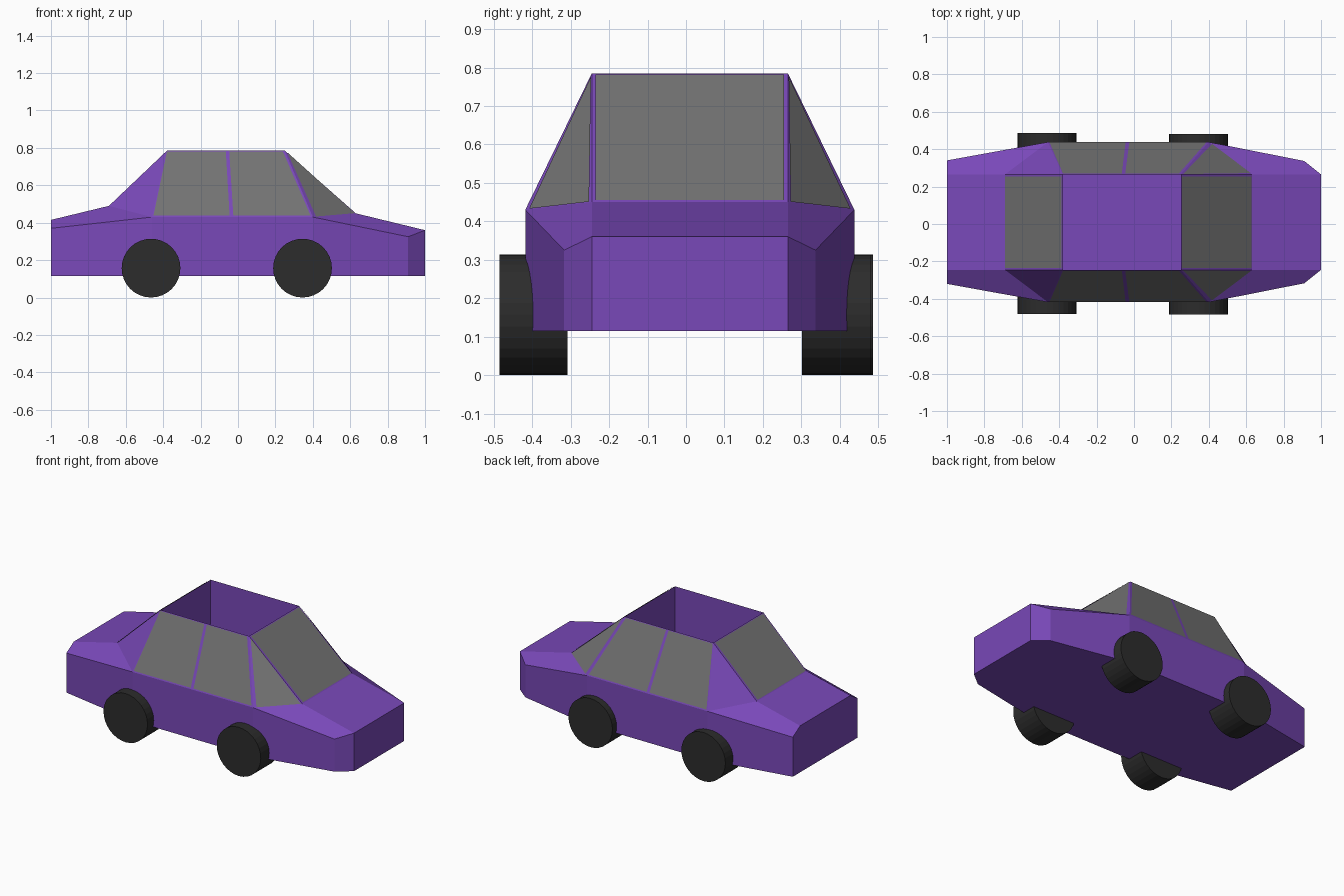
import bpy, bmesh, math
from mathutils import Vector

if "Cube" in bpy.data.objects:
    bpy.data.objects.remove(bpy.data.objects["Cube"])

YC = 0.01  # body centre line


def material(name, rgb):
    m = bpy.data.materials.new(name)
    m.diffuse_color = (*rgb, 1)
    m.use_nodes = True
    m.node_tree.nodes["Principled BSDF"].inputs["Base Color"].default_value = m.diffuse_color
    return m


paint = material("purple_paint", (0.19, 0.065, 0.48))
glass = material("grey_glass", (0.17, 0.17, 0.17))
rubber = material("black_rubber", (0.025, 0.025, 0.025))


def make_object(name, polys, mat, closed=False):
    bm = bmesh.new()
    for poly in polys:
        bm.faces.new([bm.verts.new(p) for p in poly])
    bmesh.ops.remove_doubles(bm, verts=bm.verts, dist=0.0002)
    if closed:
        bmesh.ops.recalc_face_normals(bm, faces=bm.faces)
    me = bpy.data.meshes.new(name)
    bm.to_mesh(me)
    bm.free()
    me.materials.append(mat)
    ob = bpy.data.objects.new(name, me)
    bpy.context.collection.objects.link(ob)
    return ob


def flip(p):
    return Vector((p[0], 2 * YC - p[1], p[2]))


# Body: centre-strip profile and side shoulder line
FLOOR, PIT = 0.115, 0.2
ridge = [Vector((x, YC + 0.255, z)) for x, z in
         [(-1, 0.415), (-0.69, 0.49), (-0.38, 0.785), (0.25, 0.785), (0.63, 0.45), (1, 0.36)]]
shoulder = [Vector((x, YC + y, z)) for x, y, z in
            [(-1, 0.33, 0.37), (-0.46, 0.428, 0.43), (0.4, 0.428, 0.43), (0.91, 0.327, 0.325)]]
R, S = ridge, shoulder


def low(p, z=FLOOR):
    return Vector((p.x, p.y, z))


# Side panels, one half then mirrored
half = [[S[0], S[1], R[1], R[0]], [S[1], R[2], R[1]], [S[1], S[2], R[3], R[2]],
        [S[2], R[4], R[3]], [S[2], S[3], R[5], R[4]]]
rim = S + [R[5]]
half += [[a, b, low(b), low(a)] for a, b in zip(rim, rim[1:])]
half.append([R[0], S[0], low(S[0]), low(R[0])])
half.append([R[2], R[3], low(R[3], PIT), low(R[2], PIT)])  # cabin side wall
body = half + [[flip(p) for p in f] for f in half]

# Centre strip: deck, rear slope, windscreen slope, hood
for i in (0, 1, 3, 4):
    body.append([R[i], R[i + 1], flip(R[i + 1]), flip(R[i])])
for p in (R[0], R[5]):
    body.append([p, flip(p), flip(low(p)), low(p)])
# Open cabin: end walls and floor
for p in (R[2], R[3]):
    body.append([p, flip(p), flip(low(p, PIT)), low(p, PIT)])
a, b = low(R[2], PIT), low(R[3], PIT)
body.append([a, b, flip(b), flip(a)])
# Underside
edge = [low(R[0])] + [low(p) for p in rim]
body.append(edge + [flip(p) for p in reversed(edge)])
make_object("car_body", body, paint, closed=True)


# Windows: thin panes just outside the body panels
def pane(name, pts):
    pts = [Vector(p) for p in pts]
    n = (pts[1] - pts[0]).cross(pts[2] - pts[0]).normalized()
    c = sum(pts, Vector()) / len(pts)
    if n.dot(c - Vector((0, YC, 0.3))) < 0:
        n = -n
        pts.reverse()
    make_object(name, [[p + n * 0.003 for p in pts]], glass)


def on_side(x, t):
    """Point on the side window slope, t from shoulder (0) to roof (1)."""
    p = S[1].lerp(R[2], t)
    return Vector((x, p.y, p.z))


rear_side = [on_side(-0.452, 0.02), on_side(-0.045, 0.02), on_side(-0.065, 0.985), on_side(-0.38, 0.985)]
front_side = [on_side(-0.025, 0.02), on_side(0.388, 0.02), on_side(0.24, 0.985), on_side(-0.047, 0.985)]
quarter = [S[2].lerp(R[4], 0.07), S[2].lerp(R[4], 0.97), R[3].lerp(R[4], 0.03)]
for tag, f in (("left", lambda p: p), ("right", flip)):
    pane("rear_side_window_" + tag, [f(p) for p in rear_side])
    pane("front_side_window_" + tag, [f(p) for p in front_side])
    pane("quarter_window_" + tag, [f(p) for p in quarter])

inset = Vector((0, 0.01, 0))
for name, top, bottom in (("windscreen", R[3], R[4]), ("rear_window", R[2], R[1])):
    p, q = top.lerp(bottom, 0.015) - inset, top.lerp(bottom, 0.99) - inset
    pane(name, [p, q, flip(q), flip(p)])

# Wheels
for name, x, y0, y1 in (("rear_wheel_left", -0.465, 0.302, 0.487), ("rear_wheel_right", -0.465, -0.482, -0.308),
                        ("front_wheel_left", 0.345, 0.302, 0.481), ("front_wheel_right", 0.345, -0.485, -0.308)):
    bpy.ops.mesh.primitive_cylinder_add(vertices=32, radius=0.157, depth=y1 - y0,
                                        location=(x, (y0 + y1) / 2, 0.157),
                                        rotation=(math.pi / 2, 0, 0))
    wheel = bpy.context.object
    wheel.name = name
    wheel.data.materials.append(rubber)
